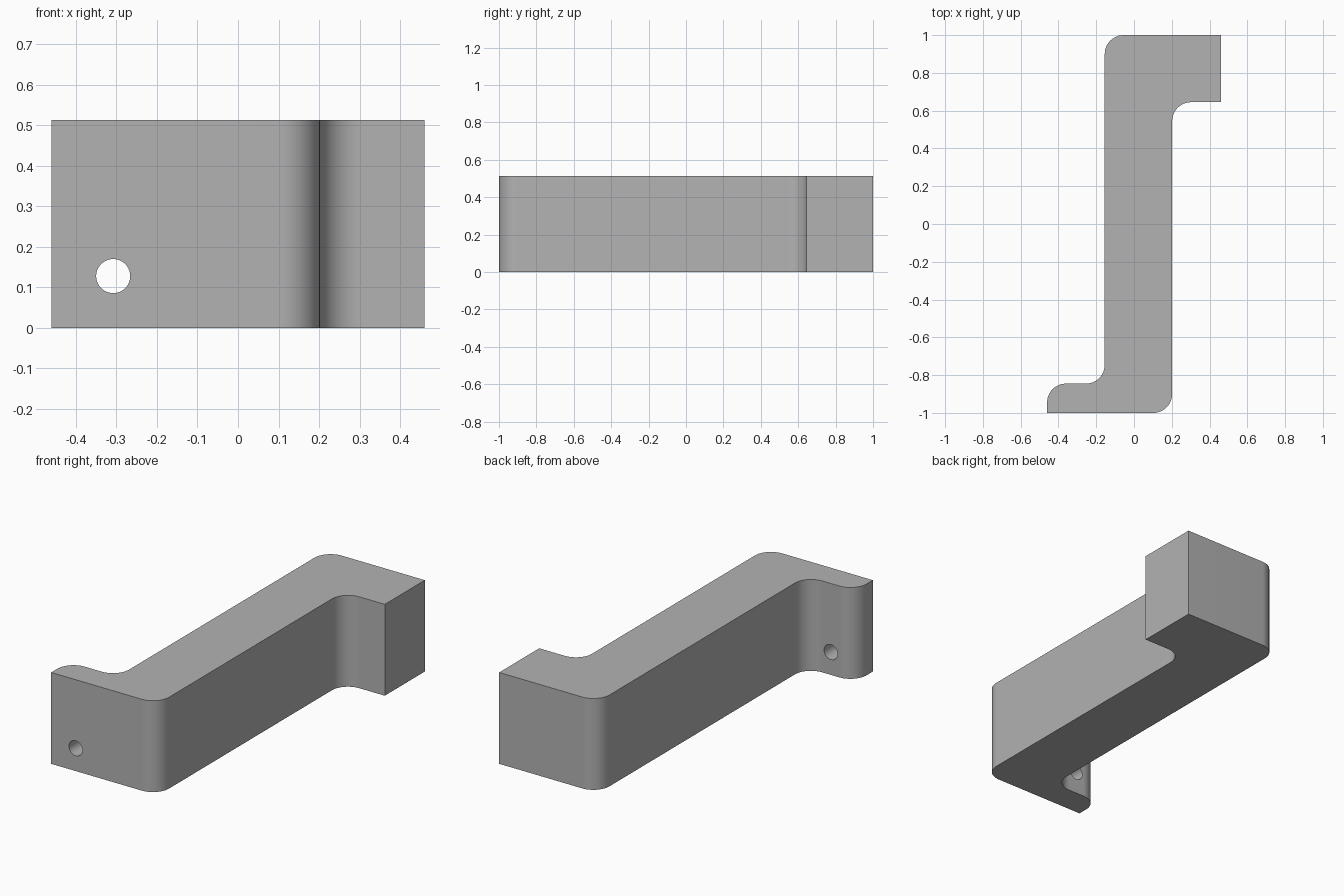
import bpy, bmesh, math
from mathutils import Vector

cube = bpy.data.objects.get("Cube")
if cube:
    bpy.data.objects.remove(cube, do_unlink=True)

HEIGHT = 0.513
RADIUS = 0.1
STEPS = 12

# Plain grey material
grey = bpy.data.materials.new("plain_grey")
grey.use_nodes = True
colour = (0.45, 0.45, 0.45, 1)
grey.diffuse_color = colour
grey.node_tree.nodes["Principled BSDF"].inputs["Base Color"].default_value = colour


def rounded_outline(corners):
    """Replace each right-angled corner that has a radius by an arc."""
    points = []
    for i, (x, y, r) in enumerate(corners):
        p = Vector((x, y))
        if not r:
            points.append(p)
            continue
        a = (Vector(corners[i - 1][:2]) - p).normalized()
        b = (Vector(corners[(i + 1) % len(corners)][:2]) - p).normalized()
        centre = p + (a + b) * r
        for k in range(STEPS + 1):
            t = math.pi / 2 * k / STEPS
            points.append(centre - b * r * math.cos(t) - a * r * math.sin(t))
    return points


# Bracket: rounded Z-shaped profile extruded upwards
corners = [
    (-0.155, 1, RADIUS), (-0.155, -0.845, RADIUS),
    (-0.46, -0.845, RADIUS), (-0.46, -1, 0),
    (0.202, -1, RADIUS), (0.202, 0.645, RADIUS),
    (0.46, 0.645, 0), (0.46, 1, 0),
]
bm = bmesh.new()
base = bm.faces.new([bm.verts.new((p.x, p.y, 0)) for p in rounded_outline(corners)])
top = bmesh.ops.extrude_face_region(bm, geom=[base], use_keep_orig=True)["geom"]
bmesh.ops.translate(bm, vec=(0, 0, HEIGHT),
                    verts=[v for v in top if isinstance(v, bmesh.types.BMVert)])
bmesh.ops.recalc_face_normals(bm, faces=bm.faces)
mesh = bpy.data.meshes.new("bracket")
bm.to_mesh(mesh)
bm.free()
mesh.materials.append(grey)
bracket = bpy.data.objects.new("bracket", mesh)
bpy.context.collection.objects.link(bracket)

# Screw hole through the thin flange
bpy.ops.mesh.primitive_cylinder_add(vertices=48, radius=0.042, depth=0.4,
                                    location=(-0.308, -0.95, 0.128),
                                    rotation=(math.pi / 2, 0, 0))
cutter = bpy.context.object
cutter.name = "hole_cutter"
cutter.data.materials.append(grey)
cut = bracket.modifiers.new("screw_hole", "BOOLEAN")
cut.operation = "DIFFERENCE"
cut.solver = "EXACT"
cut.object = cutter
bpy.ops.object.select_all(action="DESELECT")
bracket.select_set(True)
bpy.context.view_layer.objects.active = bracket
bpy.ops.object.modifier_apply(modifier=cut.name)
bpy.data.objects.remove(cutter, do_unlink=True)

# Smooth fillets with sharp edges kept
bpy.ops.object.shade_smooth_by_angle(angle=math.radians(30))
